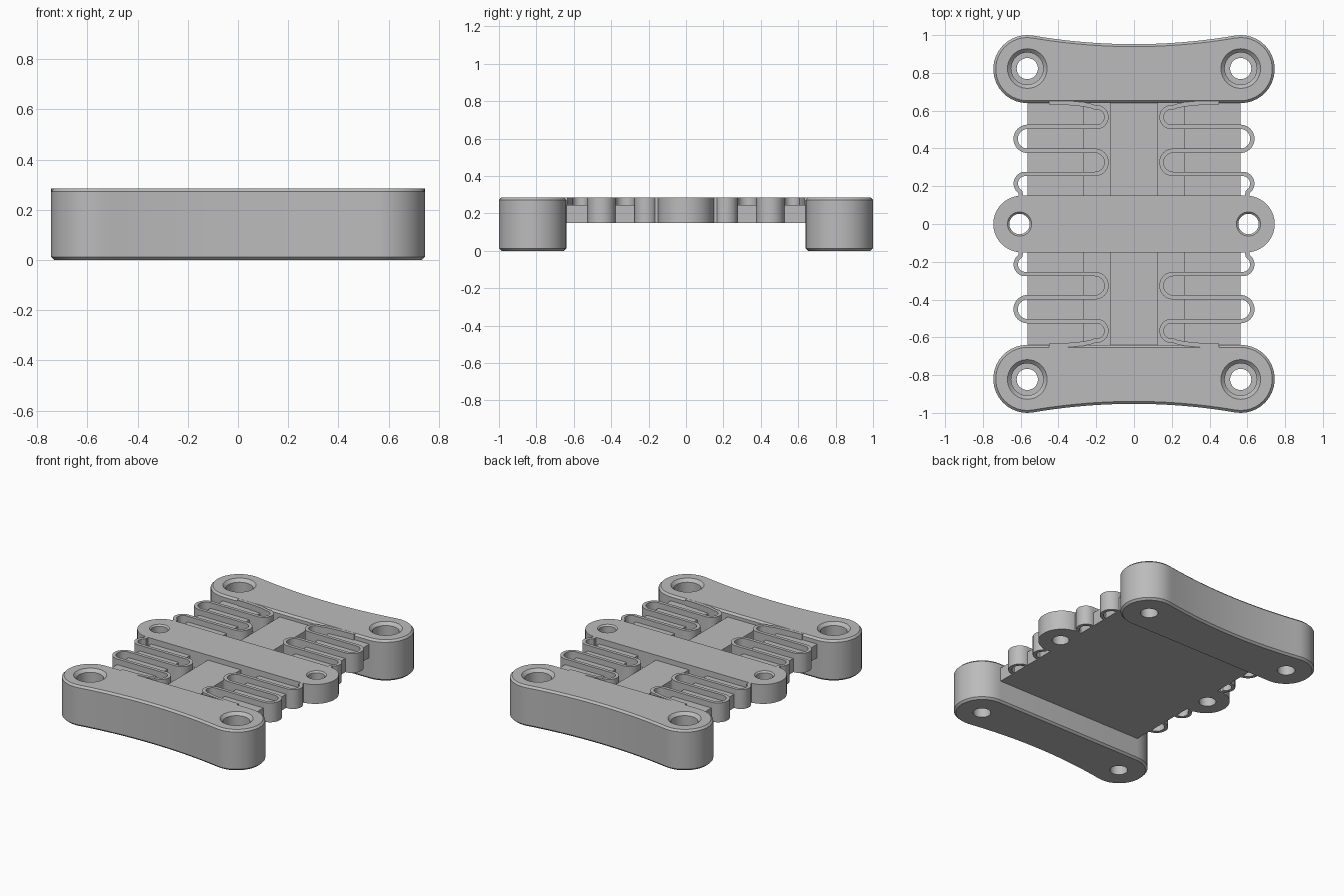
import bpy, bmesh, math
from mathutils import Vector

cube = bpy.data.objects.get("Cube")
if cube:
    bpy.data.objects.remove(cube)

TOP, UNDER = 0.285, 0.15     # upper face and underside of the flexure
FLOOR, PAD, SPINE = 0.17, 0.245, 0.25
HOLE_X, BAR_Y, BAR_R = 0.565, 0.82, 0.18

grey = bpy.data.materials.new("plain_grey")
grey.use_nodes = True
grey.diffuse_color = (0.5, 0.5, 0.5, 1)
grey.node_tree.nodes["Principled BSDF"].inputs["Base Color"].default_value = (0.5, 0.5, 0.5, 1)


def arc(cx, cy, r, start, end, steps=20):
    angles = [math.radians(start + (end - start) * i / steps) for i in range(steps + 1)]
    return [(cx + r * math.cos(a), cy + r * math.sin(a)) for a in angles]


def finish(name, bm):
    bmesh.ops.recalc_face_normals(bm, faces=bm.faces)
    mesh = bpy.data.meshes.new(name)
    bm.to_mesh(mesh)
    bm.free()
    mesh.materials.append(grey)
    obj = bpy.data.objects.new(name, mesh)
    bpy.context.collection.objects.link(obj)
    return obj


def prism(name, outline, z0, z1, chamfer=0):
    """Extrude a flat outline, optionally chamfering both rims."""
    bm = bmesh.new()
    base = bm.faces.new([bm.verts.new((x, y, z0)) for x, y in outline])
    up = bmesh.ops.extrude_face_region(bm, geom=[base], use_keep_orig=True)["geom"]
    bmesh.ops.translate(bm, vec=(0, 0, z1 - z0),
                        verts=[v for v in up if isinstance(v, bmesh.types.BMVert)])
    if chamfer:
        rims = [e for e in bm.edges if abs(e.verts[0].co.z - e.verts[1].co.z) < 1e-5]
        bmesh.ops.recalc_face_normals(bm, faces=bm.faces)
        bmesh.ops.bevel(bm, geom=rims, offset=chamfer, segments=1, affect='EDGES')
    return finish(name, bm)


def block(name, x0, x1, y0, y1, z0, z1):
    return prism(name, [(x0, y0), (x1, y0), (x1, y1), (x0, y1)], z0, z1)


def lathe(name, profile, x, y, sides=40):
    """Solid of revolution from (radius, height) pairs, used as a drill."""
    bm = bmesh.new()
    rings = [[bm.verts.new((px, py, z)) for px, py in arc(x, y, r, 0, 360, sides)[:-1]]
             for r, z in profile]
    for low, high in zip(rings, rings[1:]):
        for i in range(sides):
            j = (i + 1) % sides
            bm.faces.new((low[i], low[j], high[j], high[i]))
    bm.faces.new(rings[0])
    bm.faces.new(rings[-1])
    drill = finish(name, bm)
    drill.hide_render = True
    return drill


def drill_out(obj, drill):
    mod = obj.modifiers.new("hole", 'BOOLEAN')
    mod.operation, mod.solver, mod.object = 'DIFFERENCE', 'EXACT', drill
    bpy.context.view_layer.objects.active = obj
    bpy.ops.object.modifier_apply(modifier=mod.name)


def ribbon(path, width):
    """Outline of a constant-width strip along a centre line."""
    pts = [Vector(p) for p in path]
    left, right = [], []
    for i, p in enumerate(pts):
        d = (pts[min(i + 1, len(pts) - 1)] - pts[max(i - 1, 0)]).normalized()
        n = Vector((-d.y, d.x)) * width / 2
        left.append(tuple(p + n))
        right.append(tuple(p - n))
    return left + right[::-1]


parts = []

# End bars: rounded ends, straight inner side, hollowed outer side
sag = [(0.5 - i / 20, 0.952 + 0.18 * (0.5 - i / 20) ** 2 * 0.88) for i in range(21)]
half = arc(HOLE_X, BAR_Y, BAR_R, -90, 100)
outline = half + sag + [(-x, y) for x, y in half[::-1]]
for label, s in (("back", 1), ("front", -1)):
    bar = prism(label + "_end_bar", [(x, s * y) for x, y in outline], 0, TOP, 0.013)
    for side in (1, -1):
        drill = lathe("drill", [(0.056, -0.1), (0.056, 0.13), (0.085, 0.13),
                                (0.085, TOP - 0.02), (0.105, TOP), (0.105, TOP + 0.1)],
                      side * HOLE_X, s * (BAR_Y + 0.003))
        drill_out(bar, drill)
        bpy.data.objects.remove(drill)
    parts.append(bar)

# Middle stage and the plate below it
stage = prism("middle_stage", arc(0.595, 0, 0.15, -90, 90) + arc(-0.595, 0, 0.15, 90, 270),
              UNDER, TOP)
plate = block("base_plate", -HOLE_X, HOLE_X, -0.645, 0.645, UNDER, FLOOR)
pads = [block(n + "_raised_pad", min(a, b), max(a, b), -0.645, 0.645, UNDER, PAD)
        for n, a, b in (("left", 0.265, HOLE_X), ("right", -0.265, -HOLE_X))]
for side in (1, -1):
    drill = lathe("drill", [(0.054, 0), (0.054, TOP - 0.01), (0.064, TOP), (0.064, 0.4)],
                  side * 0.606, 0)
    for obj in [stage, plate] + pads:
        drill_out(obj, drill)
    bpy.data.objects.remove(drill)
parts += [stage, plate] + pads

# Central spine on both sides of the stage
for label, s in (("back", 1), ("front", -1)):
    y0, y1 = sorted((s * 0.14, s * 0.642))
    parts.append(block(label + "_spine", -0.127, 0.127, y0, y1, UNDER, SPINE))

# Serpentine springs linking the end bars to the stage
path = [(0.45, 0.645), (0.36, 0.642), (0.265, 0.633), (0.225, 0.624)]
path += arc(0.198, 0.566, 0.052, 80, 270)
path += arc(0.563, 0.451, 0.0635, 90, -90)
path += arc(0.207, 0.3265, 0.0615, 90, 270)
path += arc(0.575, 0.214, 0.051, 90, -60)
path += [(0.6, 0.14)]
strip = ribbon(path, 0.023)
for end, sy in (("back", 1), ("front", -1)):
    for side, sx in (("left", 1), ("right", -1)):
        parts.append(prism(end + "_" + side + "_spring",
                           [(sx * x, sy * y) for x, y in strip], UNDER, TOP - 0.0005))

# Smooth curved walls, crisp rims
bpy.ops.object.select_all(action='DESELECT')
for obj in parts:
    obj.select_set(True)
bpy.context.view_layer.objects.active = parts[0]
bpy.ops.object.shade_smooth_by_angle(angle=math.radians(25))
